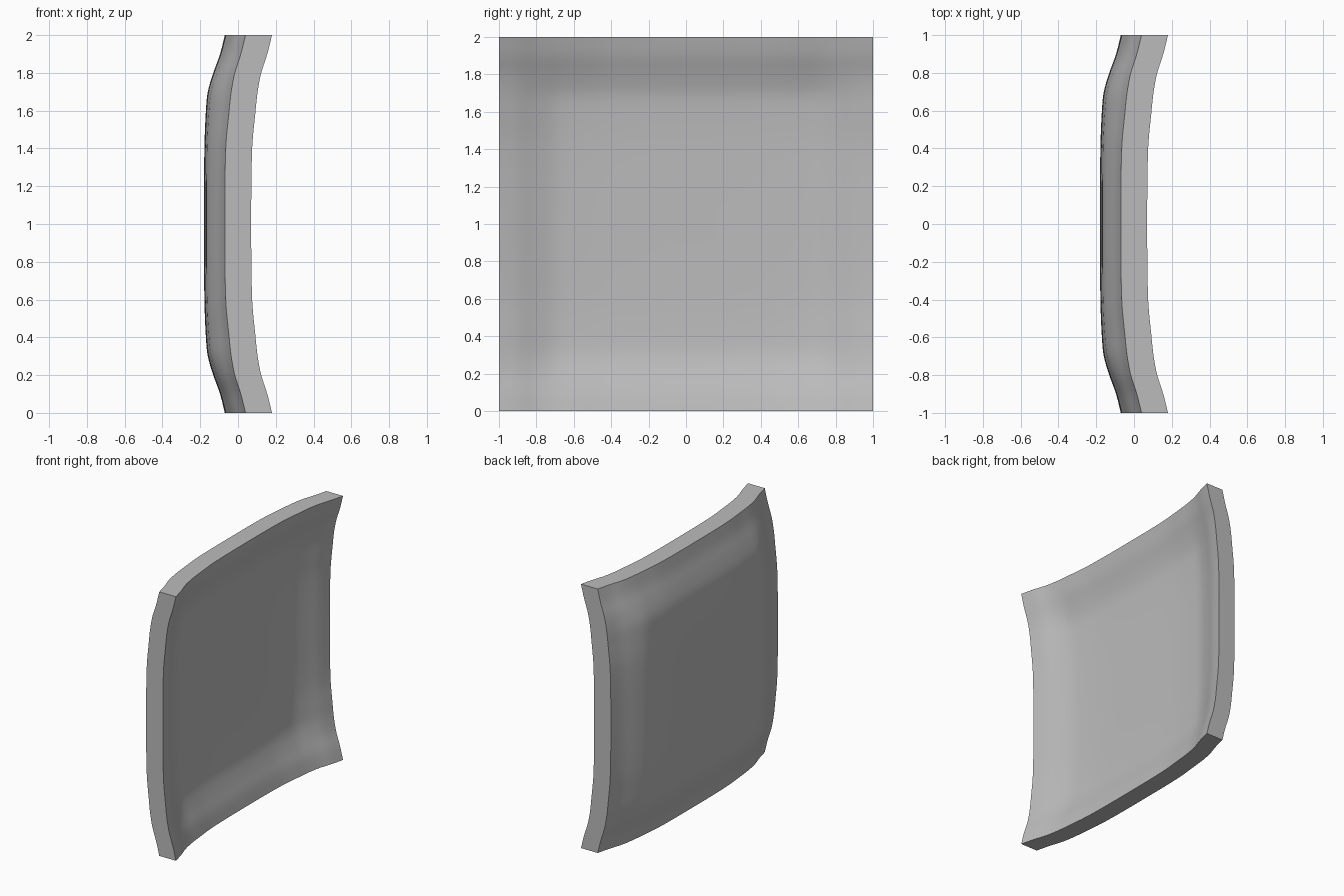
import bpy, bmesh, math
from mathutils import Vector

cube = bpy.data.objects.get("Cube")
if cube:
    bpy.data.objects.remove(cube, do_unlink=True)

CELLS = 64
THICKNESS = 0.14
RISE = 0.11

# Rim lift against distance from the centre line: middle section, then outer border
STOPS = [0, 0.4, 0.6, 0.7, 0.8, 0.9, 1]
MIDDLE = [0, 0.002, 0.01, 0.02, 0.049, 0.085, 0.11]
BORDER = [0, 0.005, 0.023, 0.034, 0.053, 0.085, 0.11]


def sample(values, t):
    """Smooth interpolation through the profile stops."""
    t = min(abs(t), 1)
    n = len(STOPS)

    def slope(i):
        if i == 0:
            return 0
        j = min(i + 1, n - 1)
        return (values[j] - values[i - 1]) / (STOPS[j] - STOPS[i - 1])

    i = max(k for k in range(n - 1) if STOPS[k] <= t)
    h = STOPS[i + 1] - STOPS[i]
    s = (t - STOPS[i]) / h
    ease = s * s * (3 - 2 * s)
    return (values[i] * (1 - ease) + values[i + 1] * ease
            + h * slope(i) * s * (1 - s) ** 2
            - h * slope(i + 1) * s * s * (1 - s))


def lift(u, v):
    """Dished height: both directions add up, fuller towards the border."""
    mu, mv = sample(MIDDLE, u), sample(MIDDLE, v)
    du, dv = sample(BORDER, u) - mu, sample(BORDER, v) - mv
    return mu + mv + (du * mv + dv * mu) / RISE


# Dished sheet
bm = bmesh.new()
bmesh.ops.create_grid(bm, x_segments=CELLS, y_segments=CELLS, size=1)
for vert in bm.verts:
    u, v = vert.co.x, vert.co.y
    vert.co = Vector((lift(u, v) - RISE - THICKNESS / 2, u, v + 1))

# Thickness, with flat rims
result = bmesh.ops.extrude_face_region(bm, geom=bm.faces[:], use_keep_orig=True)
top = [e for e in result["geom"] if isinstance(e, bmesh.types.BMVert)]
bmesh.ops.translate(bm, verts=top, vec=(THICKNESS, 0, 0))
bmesh.ops.recalc_face_normals(bm, faces=bm.faces[:])

mesh = bpy.data.meshes.new("curved_panel")
bm.to_mesh(mesh)
bm.free()
panel = bpy.data.objects.new("curved_panel", mesh)
bpy.context.collection.objects.link(panel)

# Plain grey
grey = bpy.data.materials.new("plain_grey")
grey.use_nodes = True
colour = (0.5, 0.5, 0.5, 1)
grey.diffuse_color = colour
grey.node_tree.nodes["Principled BSDF"].inputs["Base Color"].default_value = colour
mesh.materials.append(grey)

# Smooth faces, sharp rim
bpy.ops.object.select_all(action="DESELECT")
panel.select_set(True)
bpy.context.view_layer.objects.active = panel
bpy.ops.object.shade_smooth_by_angle(angle=math.radians(40))
